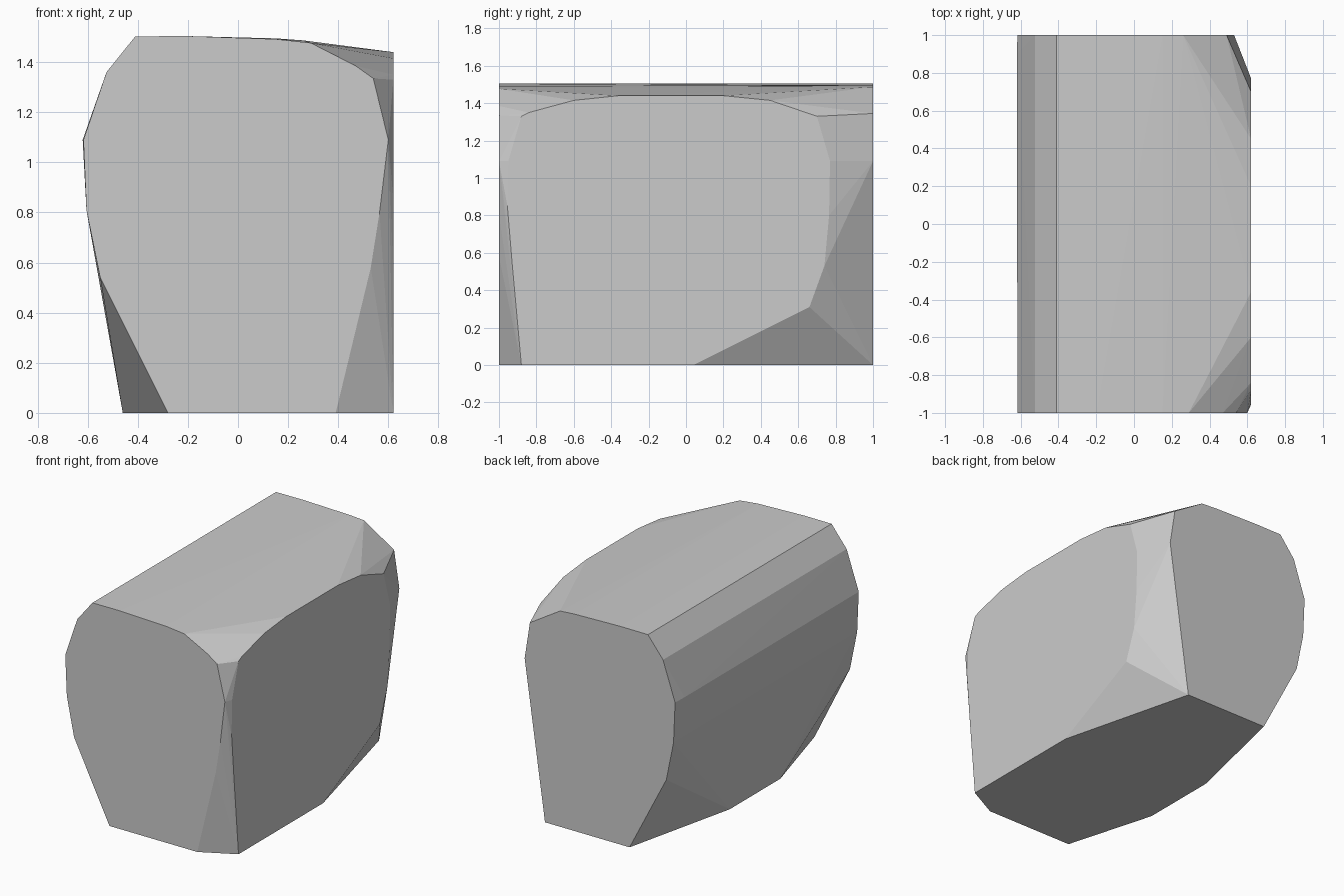
import bpy, bmesh, math

if "Cube" in bpy.data.objects:
    bpy.data.objects.remove(bpy.data.objects["Cube"])

# Left-hand curve of the profile (x, z), shared by both end faces
left = [(-0.55, 0.54), (-0.605, 0.81), (-0.617, 1.09), (-0.525, 1.36), (-0.41, 1.503)]

# Front end face (x, z)
front = left + [(-0.28, 0), (-0.2, 1.504), (0.15, 1.492), (0.29, 1.477), (0.47, 1.385), (0.54, 1.335),
                (0.60, 1.09), (0.565, 0.8), (0.53, 0.58), (0.39, 0)]

# Back end face (x, z)
back = left + [(-0.27, 0), (-0.2, 1.504), (0.15, 1.495), (0.26, 1.487), (0.49, 1.345), (0.53, 1.09), (0.375, 0)]

# Flat right side (y, z)
right = [(-0.88, 0), (-0.93, 0.55), (-0.955, 0.85), (-0.95, 1.09), (-0.88, 1.33), (-0.84, 1.35),
         (-0.6, 1.415), (-0.36, 1.44), (0.2, 1.44), (0.45, 1.415), (0.7, 1.33),
         (0.77, 1.09), (0.765, 0.8), (0.74, 0.53), (0.66, 0.31), (0.04, 0)]

# Rounded left edge of the base (x, y)
base_left = [(-0.46, 0.18), (-0.46, -0.37)]

points = [(x, -1, z) for x, z in front]
points += [(x, 1, z) for x, z in back]
points += [(0.62, y, z) for y, z in right]
points += [(x, y, 0) for x, y in base_left]
points += [(-0.62, 0.9, 1.09)]

# Wrap the outlines in one faceted convex block
bm = bmesh.new()
for p in points:
    bm.verts.new(p)
res = bmesh.ops.convex_hull(bm, input=bm.verts)
unused = {v for v in res["geom_interior"] + res["geom_unused"] if isinstance(v, bmesh.types.BMVert)}
bmesh.ops.delete(bm, geom=list(unused), context='VERTS')
bmesh.ops.dissolve_limit(bm, angle_limit=math.radians(0.3), verts=bm.verts, edges=bm.edges)
bmesh.ops.recalc_face_normals(bm, faces=bm.faces)

mesh = bpy.data.meshes.new("faceted_block")
bm.to_mesh(mesh)
bm.free()
block = bpy.data.objects.new("faceted_block", mesh)
bpy.context.collection.objects.link(block)
